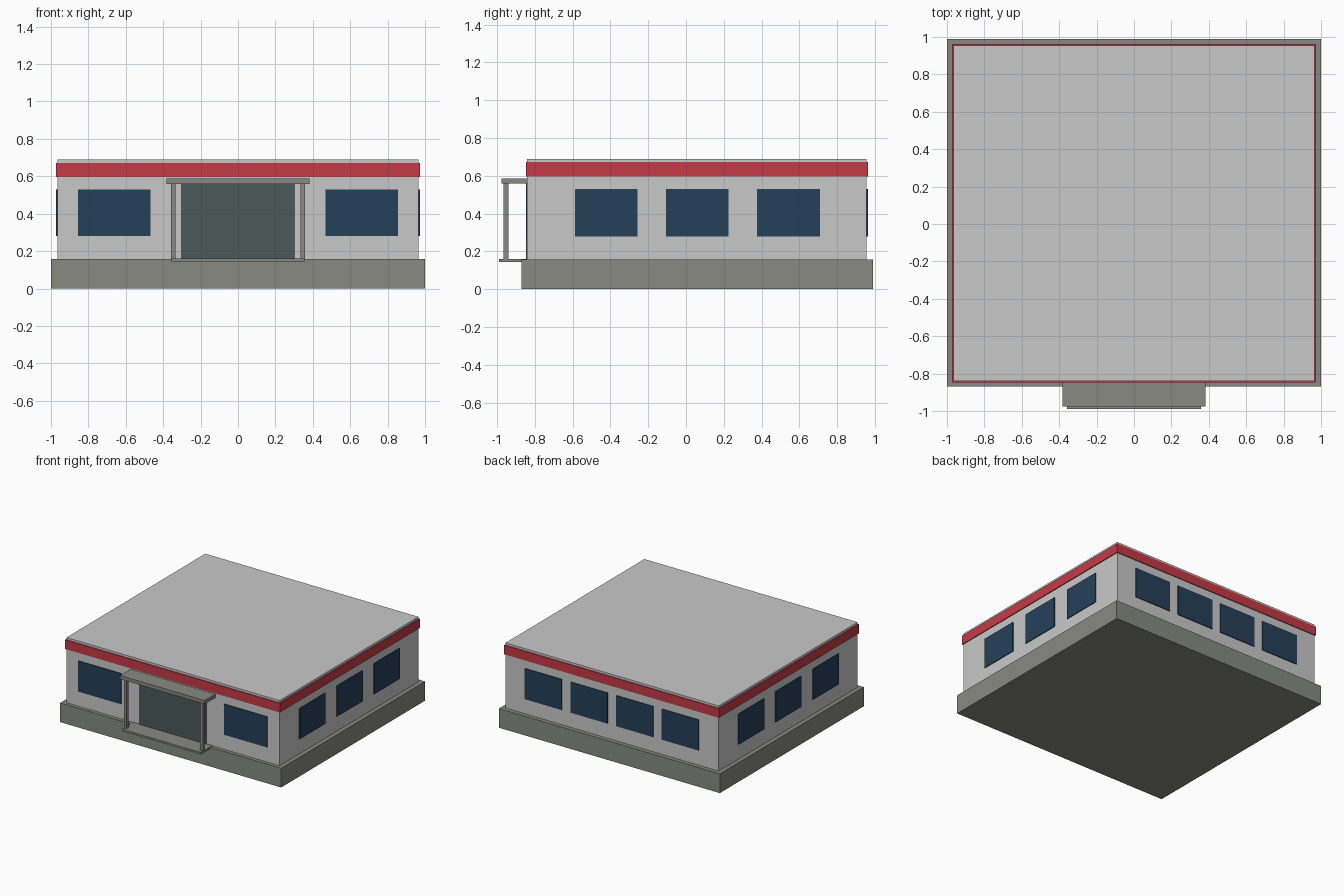
import bpy
import bmesh
from mathutils import Vector

cube = bpy.data.objects.get("Cube")
if cube:
    bpy.data.objects.remove(cube, do_unlink=True)


def material(name, colour):
    mat = bpy.data.materials.new(name)
    mat.use_nodes = True
    rgba = (*colour, 1.0)
    mat.diffuse_color = rgba
    mat.node_tree.nodes["Principled BSDF"].inputs["Base Color"].default_value = rgba
    return mat


wall_grey = material("wall light grey", (0.584, 0.584, 0.584))
concrete = material("concrete grey", (0.246, 0.254, 0.223))
red = material("trim red", (0.56, 0.042, 0.061))
blue = material("window blue", (0.018, 0.051, 0.102))
teal = material("door glass teal", (0.069, 0.102, 0.102))


def box(name, x, y, z, mat):
    """Box spanning the given (low, high) ranges."""
    low, high = (Vector(c) for c in zip(x, y, z))
    bm = bmesh.new()
    bmesh.ops.create_cube(bm, size=1)
    for v in bm.verts:
        v.co = (low + high) / 2 + v.co * (high - low)
    mesh = bpy.data.meshes.new(name)
    bm.to_mesh(mesh)
    bm.free()
    mesh.materials.append(mat)
    obj = bpy.data.objects.new(name, mesh)
    bpy.context.collection.objects.link(obj)
    return obj


SIDE, FRONT, BACK = 0.965, -0.84, 0.955   # wall planes
PLATE = 0.007                             # window thickness
SILL = (0.28, 0.53)

# Main volumes
box("foundation", (-1, 1), (-0.87, 0.99), (0, 0.157), concrete)
box("walls_and_roof", (-SIDE, SIDE), (FRONT, BACK), (0.157, 0.69), wall_grey)
box("trim_band", (-0.972, 0.972), (FRONT - PLATE, BACK + PLATE), (0.597, 0.672), red)

# Side windows, three on each side
for side, x in (("right", (-SIDE - PLATE, -SIDE)), ("left", (SIDE, SIDE + PLATE))):
    for i in range(3):
        y = 0.06 + (i - 1) * 0.482
        box(f"{side}_window_{i + 1}", x, (y - 0.166, y + 0.166), SILL, blue)

# Back windows
for i in range(4):
    x = (i - 1.5) * 0.413
    box(f"back_window_{i + 1}", (x - 0.167, x + 0.167), (BACK, BACK + PLATE), SILL, blue)

# Front windows and porch posts, mirrored
for side, s in (("right", -1), ("left", 1)):
    box(f"{side}_front_window", sorted((s * 0.467, s * 0.855)),
        (FRONT - PLATE, FRONT), SILL, blue)
    box(f"{side}_porch_post", sorted((s * 0.333, s * 0.357)),
        (-0.965, -0.94), (0.157, 0.56), concrete)

# Entrance
box("door_glass", (-0.305, 0.305), (FRONT - PLATE, FRONT), (0.157, 0.56), teal)
box("porch_canopy", (-0.383, 0.383), (-0.977, FRONT), (0.558, 0.587), concrete)
box("porch_floor", (-0.357, 0.357), (-0.99, FRONT), (0.144, 0.16), concrete)
